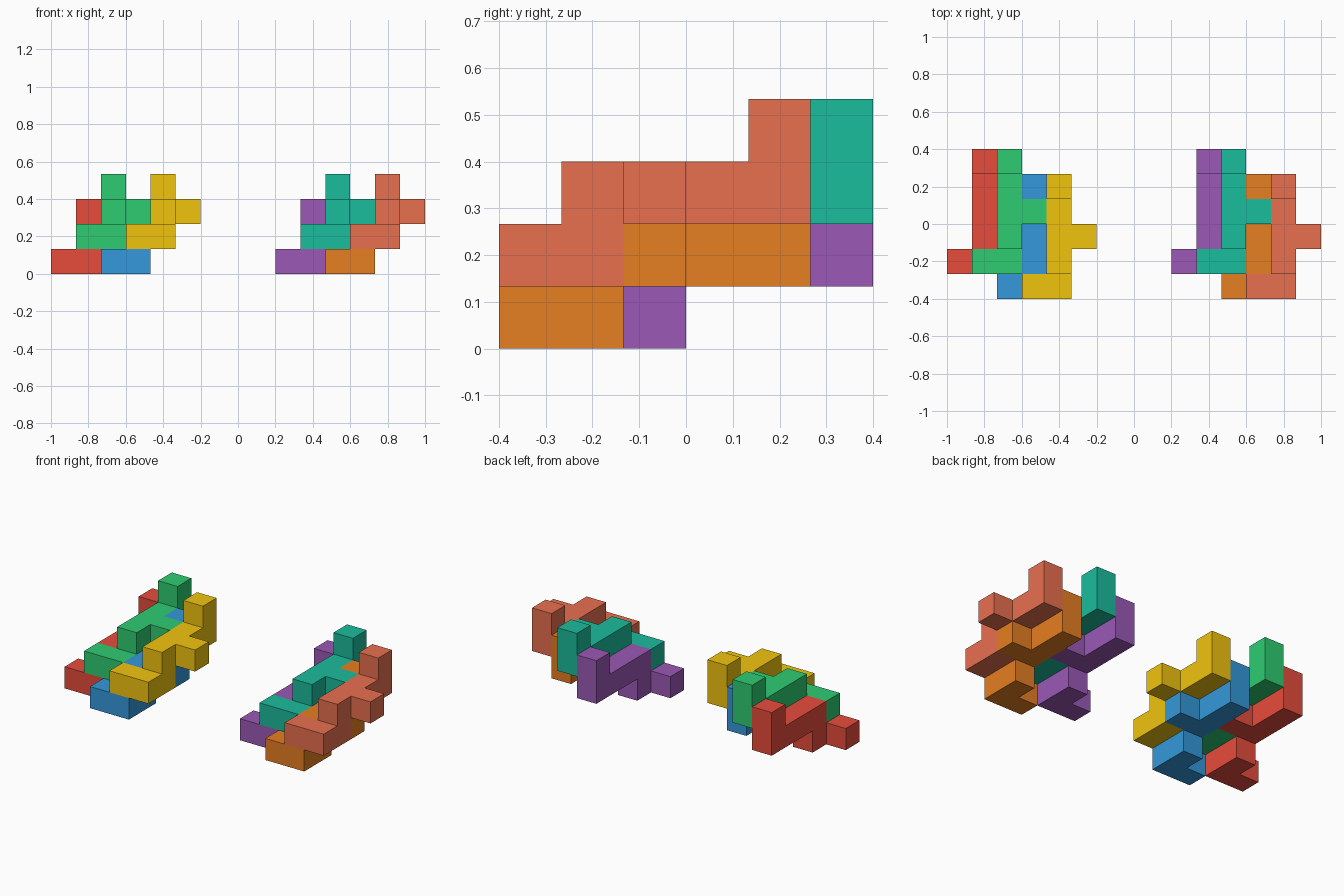
import bpy, bmesh
from mathutils import Vector

if "Cube" in bpy.data.objects:
    bpy.data.objects.remove(bpy.data.objects["Cube"])

U = 2 / 15  # edge of one cube cell

# One puzzle piece as cube cells: foot, riser, long bar, side knob, end post
PIECE = {(0, 0, 0), (1, 0, 0), (1, 1, 0),
         (1, 1, 1), (1, 2, 1), (1, 3, 1), (1, 4, 1),
         (2, 2, 1), (1, 4, 2)}
DIRS = [Vector(d) for d in ((1, 0, 0), (-1, 0, 0), (0, 1, 0),
                            (0, -1, 0), (0, 0, 1), (0, 0, -1))]


def material(name, hex_code):
    rgb = [int(hex_code[i:i + 2], 16) / 255 for i in (0, 2, 4)]
    lin = [c / 12.92 if c <= 0.04045 else ((c + 0.055) / 1.055) ** 2.4 for c in rgb]
    mat = bpy.data.materials.new(name)
    mat.diffuse_color = (*lin, 1)
    mat.use_nodes = True
    mat.node_tree.nodes["Principled BSDF"].inputs["Base Color"].default_value = mat.diffuse_color
    return mat


def build_piece(name, offset, origin_x, colour):
    """Outer skin of the cell group, with flat areas merged."""
    bm = bmesh.new()
    for cell in PIECE:
        centre = Vector(cell) + Vector((0.5, 0.5, 0.5))
        for d in DIRS:
            if tuple(int(v) for v in Vector(cell) + d) in PIECE:
                continue
            a = Vector((d.y, d.z, d.x))
            b = d.cross(a)
            bm.faces.new([bm.verts.new(centre + (d + s * a + t * b) / 2)
                          for s, t in ((-1, -1), (1, -1), (1, 1), (-1, 1))])
    bmesh.ops.remove_doubles(bm, verts=bm.verts, dist=0.01)
    bmesh.ops.dissolve_limit(bm, angle_limit=0.02, verts=bm.verts, edges=bm.edges)
    bmesh.ops.recalc_face_normals(bm, faces=bm.faces)
    for v in bm.verts:
        v.co *= U
    mesh = bpy.data.meshes.new(name)
    bm.to_mesh(mesh)
    bm.free()
    mesh.materials.append(material(name + "_colour", colour))
    obj = bpy.data.objects.new(name, mesh)
    obj.location = Vector((origin_x, -0.4, 0)) + Vector(offset) * U
    bpy.context.collection.objects.link(obj)


# Four interlocking positions, shared by both clusters
SLOTS = {"lower_back": (0, 1, 0), "upper_back": (1, 1, 1),
         "lower_front": (2, 0, 0), "upper_front": (3, 0, 1)}
CLUSTERS = {"left": (-1.0, ("E74C3C", "2ECC71", "3498DB", "F1C40F")),
            "right": (0.2, ("9B59B6", "1ABC9C", "E67E22", "E8704F"))}

for side, (x0, colours) in CLUSTERS.items():
    for (slot, offset), colour in zip(SLOTS.items(), colours):
        build_piece(f"{side}_{slot}_piece", offset, x0, colour)
